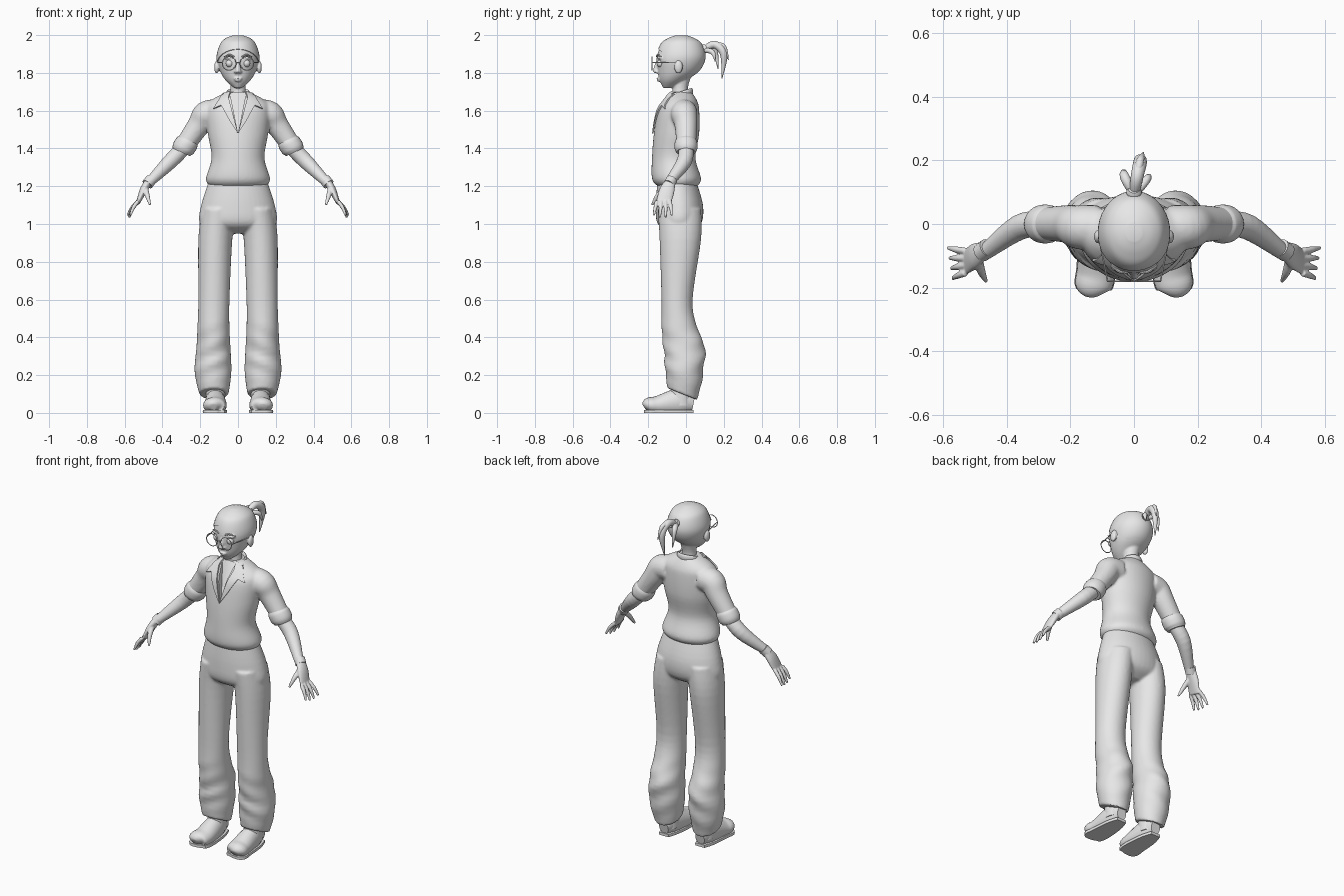
import bpy, bmesh, math
from math import sin, cos, tau
from mathutils import Vector, Matrix
from mathutils.bvhtree import BVHTree

if "Cube" in bpy.data.objects:
    bpy.data.objects.remove(bpy.data.objects["Cube"])

X, Y, Z = Vector((1, 0, 0)), Vector((0, 1, 0)), Vector((0, 0, 1))
grey = bpy.data.materials.new("plain grey")
grey.use_nodes = True
grey.diffuse_color = (.8, .8, .8, 1)
grey.node_tree.nodes["Principled BSDF"].inputs["Base Color"].default_value = grey.diffuse_color
parts = []


def spline(rows, steps=5):
    """Smooth path through rows of x, y, z, side radius and, if different, depth radius."""
    smooth, last = [], len(rows) - 1
    for i in range(last):
        before, after = rows[max(0, i - 1)], rows[min(last, i + 2)]
        for step in range(steps):
            t = step / steps
            smooth.append([b + t / 2 * (c - a + t * (2 * a - 5 * b + 4 * c - d + t * (3 * (b - c) + d - a)))
                           for a, b, c, d in zip(before, rows[i], rows[i + 1], after)])
    return smooth + [rows[last]]


def loft(bm, rows, ref=None, mirror=False, sides=24):
    """Capped skin over elliptical rings; ref gives the depth axis, none means level rings."""
    rows = spline(rows)
    points = [Vector(row[:3]) for row in rows]
    last = len(points) - 1
    for sign in ((1, -1) if mirror else (1,)):
        rings = []
        for i, row in enumerate(rows):
            along = (points[min(i + 1, last)] - points[max(i - 1, 0)]).normalized() if ref else Z
            depth = ref or Y
            depth = (depth - along * depth.dot(along)).normalized()
            side = depth.cross(along)
            ring = []
            for s in range(sides):
                angle = tau * s / sides
                p = points[i] + side * row[3] * cos(angle) + depth * row[-1] * sin(angle)
                ring.append(bm.verts.new((p.x * sign, p.y, p.z)))
            rings.append(ring)
        for lower, upper in zip(rings, rings[1:]):
            for s in range(sides):
                bm.faces.new((lower[s], lower[s - 1], upper[s - 1], upper[s]))
        bm.faces.new(rings[0])
        bm.faces.new(rings[-1])


def tower(rows, grow=0):
    """Turn (height, inner x, outer x, front y, back y) into loft rows."""
    return [((inner + outer) / 2, (front + back) / 2, z + grow,
             (outer - inner) / 2 + grow, (back - front) / 2 + grow)
            for z, inner, outer, front, back in rows]


def centred(rows, grow=0):
    """Turn (height, half width, front y, back y) into loft rows."""
    return tower([(z, -half, half, front, back) for z, half, front, back in rows], grow)


def ball(bm, at, size, mirror=False):
    for sign in ((1, -1) if mirror else (1,)):
        place = Matrix.Translation((at[0] * sign, at[1], at[2])) @ Matrix.Diagonal((*size, 1))
        bmesh.ops.create_uvsphere(bm, u_segments=20, v_segments=12, radius=1, matrix=place)


def finish(bm, name, voxel=0, smooth=0):
    """Make the object; a voxel size blends its pieces into one soft skin."""
    bmesh.ops.recalc_face_normals(bm, faces=bm.faces[:])
    mesh = bpy.data.meshes.new(name)
    bm.to_mesh(mesh)
    bm.free()
    mesh.materials.append(grey)
    ob = bpy.data.objects.new(name, mesh)
    bpy.context.scene.collection.objects.link(ob)
    if voxel:
        remesh = ob.modifiers.new("blend", 'REMESH')
        remesh.mode, remesh.voxel_size = 'VOXEL', voxel
        soften = ob.modifiers.new("soften", 'SMOOTH')
        soften.factor, soften.iterations = .5, smooth
    parts.append(ob)
    return ob


# Shirt: body and sleeves blended together
bm = bmesh.new()
loft(bm, centred([(1.2, .15, -.15, .06), (1.24, .17, -.18, .08), (1.35, .14, -.18, .05),
                  (1.48, .16, -.17, .07), (1.6, .17, -.15, .07), (1.65, .15, -.12, .06),
                  (1.7, .06, -.09, .03)]), sides=40)
loft(bm, [(.11, -.01, 1.59, .07), (.17, -.01, 1.58, .07), (.21, 0, 1.52, .06), (.3, 0, 1.39, .05)], Y, True)
shirt = finish(bm, "shirt", voxel=.008, smooth=5)
bpy.context.view_layer.update()
surface = BVHTree.FromObject(shirt, bpy.context.evaluated_depsgraph_get())

# Open V neck cut into the shirt
bm = bmesh.new()
for forward in (.2, 0):
    for x, y, z in ((0, -.16, 1.48), (.05, -.07, 1.73), (-.05, -.07, 1.73)):
        bm.verts.new((x, y - forward, z))
bmesh.ops.convex_hull(bm, input=bm.verts[:])
cutter = finish(bm, "neck_cutter")
cutter.hide_render = True
cut = shirt.modifiers.new("neck", 'BOOLEAN')
cut.operation, cut.object = 'DIFFERENCE', cutter

# Collar leaves and lapels laid on the chest
bm = bmesh.new()
leaves = [((.04, 1.7), (.08, 1.69), (.13, 1.61), (.06, 1.64)),
          ((.05, 1.67), (.09, 1.63), (.04, 1.54), (0, 1.48))]
cells = 8
for leaf in leaves:
    a, b, c, d = (Vector(corner) for corner in leaf)
    for sign in (1, -1):
        grid = []
        for i in range(cells + 1):
            row = []
            for j in range(cells + 1):
                p = a.lerp(b, i / cells).lerp(d.lerp(c, i / cells), j / cells)
                hit = surface.ray_cast(Vector((p.x, -1, p.y)), Y)[0]
                row.append(bm.verts.new((p.x * sign, (hit.y if hit else -.07) - .006, p.y)))
            grid.append(row)
        for low, high in zip(grid, grid[1:]):
            for j in range(cells):
                bm.faces.new((low[j], low[j + 1], high[j + 1], high[j]))
collar = finish(bm, "collar_leaves")
cloth = collar.modifiers.new("cloth", 'SOLIDIFY')
cloth.thickness, cloth.offset = .008, 0

# Collar band around the back of the neck
bm = bmesh.new()
loft(bm, [(.06 * sin(a), -.03 + .06 * cos(a), 1.68 + .02 * cos(a), .008, .02) for a in range(-2, 3)], Z, sides=12)
finish(bm, "collar_back")

# Rolled sleeve cuffs
bm = bmesh.new()
loft(bm, [(.26, 0, 1.45, .05), (.27, 0, 1.43, .06), (.29, 0, 1.4, .06), (.3, 0, 1.38, .05)], Y, True)
finish(bm, "sleeve_cuffs")

# Forearms, palms, fingers and thumbs
bm = bmesh.new()
loft(bm, [(.28, 0, 1.41, .04), (.36, -.01, 1.33, .04), (.47, -.09, 1.22, .025)], Y, True)
loft(bm, [(.47, -.08, 1.23, .02, .025), (.5, -.1, 1.18, .02, .04), (.53, -.12, 1.11, .01, .04)], Y, True)
for finger in range(4):
    root = Vector((.53, -.085 - .023 * finger, 1.12))
    tip = Vector((.585 - .005 * finger, -.075 - .032 * finger, 1.03 + .01 * abs(finger - 1.5)))
    bend = root.lerp(tip, .5) + (X + Z) * .004
    loft(bm, [(*root, .011), (*bend, .01), (*tip, .006)], Y, True, sides=12)
loft(bm, [(.49, -.11, 1.19, .015), (.48, -.15, 1.15, .013), (.465, -.18, 1.1, .006)], X, True, sides=12)
finish(bm, "forearms_and_hands", voxel=.004, smooth=3)
bm = bmesh.new()
loft(bm, [(.46, -.075, 1.235, .03), (.48, -.09, 1.21, .03)], Y, True)
finish(bm, "wrist_bands")

# Trousers: hips and baggy legs, with folds and a hem that drops at the heel
bm = bmesh.new()
loft(bm, centred([(1.24, .15, -.15, .05), (1.1, .195, -.16, .09), (1, .2, -.15, .08),
                  (.95, .1, -.08, .02)]), sides=40)
loft(bm, tower([(1.08, .01, .19, -.15, .08), (.92, .03, .21, -.14, .08), (.6, .045, .21, -.13, .035),
                (.45, .045, .215, -.13, .06), (.35, .04, .22, -.12, .1), (.22, .035, .23, -.11, .09),
                (.1, .05, .205, -.1, .06)]), mirror=True, sides=32)
for v in bm.verts:
    hem = max(0, min(1, (.3 - v.co.z) / .2))
    folds = max(0, min(1, (.5 - v.co.z) / .2)) * (1 - hem)
    v.co.y += .006 * folds * sin(v.co.z * 55 + abs(v.co.x) * 25)
    v.co.z -= (v.co.y + .02) * .4 * hem
finish(bm, "trousers", voxel=.008, smooth=4)

# Shoes with ankles, and flat soles from the same rows
foot = [(.12, .04, .05, .03, .04), (.12, -.03, .06, .05, .07), (.12, -.15, .04, .06, .05),
        (.13, -.2, .04, .055, .04), (.13, -.22, .03, .02, .02)]
bm = bmesh.new()
loft(bm, foot, Z, True)
loft(bm, tower([(.04, .07, .17, -.09, .035), (.13, .07, .17, -.08, .03), (.22, .08, .16, -.06, .03)]), mirror=True)
for v in bm.verts:
    v.co.z = max(v.co.z, .004)
finish(bm, "shoes")
bm = bmesh.new()
loft(bm, [(x, y, .01, width * 1.04, .05) for x, y, z, width, height in foot], Z, True)
for v in bm.verts:
    v.co.z = max(0, min(.016, v.co.z))
finish(bm, "soles")

# Head with neck, nose, lips, lids and ears
skull = [(1.995, .02, -.05, 0), (1.98, .06, -.09, .04), (1.95, .09, -.13, .08), (1.88, .11, -.155, .1),
         (1.81, .095, -.15, .07), (1.76, .065, -.14, 0), (1.72, .02, -.12, -.07)]
bm = bmesh.new()
loft(bm, centred(skull), sides=40)
loft(bm, centred([(1.63, .05, -.08, .02), (1.72, .04, -.07, .01), (1.81, .05, -.08, .04)]))
loft(bm, [(0, -.15, 1.86, .01), (0, -.16, 1.81, .015), (0, -.155, 1.8, .01)], sides=16)
ball(bm, (.012, -.155, 1.805), (.01, .01, .008), mirror=True)
ball(bm, (0, -.144, 1.77), (.022, .012, .006))
ball(bm, (0, -.142, 1.76), (.018, .012, .007))
ball(bm, (.045, -.134, 1.88), (.03, .018, .01), mirror=True)
ball(bm, (.113, -.04, 1.83), (.013, .022, .034), mirror=True)
finish(bm, "head", voxel=.005, smooth=3)

# Eyes and brows
bm = bmesh.new()
ball(bm, (.045, -.135, 1.85), (.02, .02, .02), mirror=True)
finish(bm, "eyes")
bm = bmesh.new()
loft(bm, [(.02, -.154, 1.885, .004), (.045, -.15, 1.895, .005), (.075, -.13, 1.885, .002)], Z, True, sides=8)
finish(bm, "eyebrows")

# Hair cap trimmed along a sloping hairline
bm = bmesh.new()
loft(bm, centred(skull, grow=.004), sides=40)
bmesh.ops.bisect_plane(bm, geom=bm.verts[:] + bm.edges[:] + bm.faces[:], plane_co=(0, -.14, 1.92),
                       plane_no=(0, .75, 1), clear_inner=True)
hair = finish(bm, "hair_cap")
hair.modifiers.new("thickness", 'SOLIDIFY').thickness = .006

# Ponytail locks and tie
bm = bmesh.new()
loft(bm, [(0, .09, 1.92, .015), (.01, .15, 1.95, .02), (.02, .2, 1.9, .02), (.01, .19, 1.77, .002)], X)
loft(bm, [(0, .09, 1.92, .012), (-.03, .15, 1.92, .015), (-.03, .17, 1.82, .002)], X)
loft(bm, [(0, .09, 1.92, .012), (.04, .14, 1.91, .013), (.05, .155, 1.86, .002)], X)
loft(bm, [(.01, .15, 1.95, .012), (.02, .2, 1.94, .012), (.03, .225, 1.87, .002)], X)
finish(bm, "ponytail")
bm = bmesh.new()
loft(bm, [(0, .09, 1.92, .018), (0, .1, 1.93, .024), (0, .11, 1.94, .018)], X)
finish(bm, "hair_tie")

# Round glasses: rims, temples and bridge
bm = bmesh.new()
wire = .0025
loft(bm, [(.047 + .036 * cos(a), -.18, 1.85 + .036 * sin(a), wire)
          for a in (tau * i / 12 for i in range(13))], Y, True, sides=8)
loft(bm, [(.083, -.18, 1.855, wire), (.113, -.03, 1.855, wire)], Z, True, sides=8)
loft(bm, [(-.012, -.18, 1.855, wire), (.012, -.18, 1.855, wire)], Z, sides=8)
finish(bm, "glasses")

# Bake the modifiers, drop the cutter and shade
bpy.ops.object.select_all(action='DESELECT')
for ob in parts:
    ob.select_set(True)
bpy.context.view_layer.objects.active = shirt
bpy.ops.object.convert(target='MESH')
bpy.data.objects.remove(cutter)
bpy.ops.object.shade_smooth_by_angle(angle=math.radians(40))
